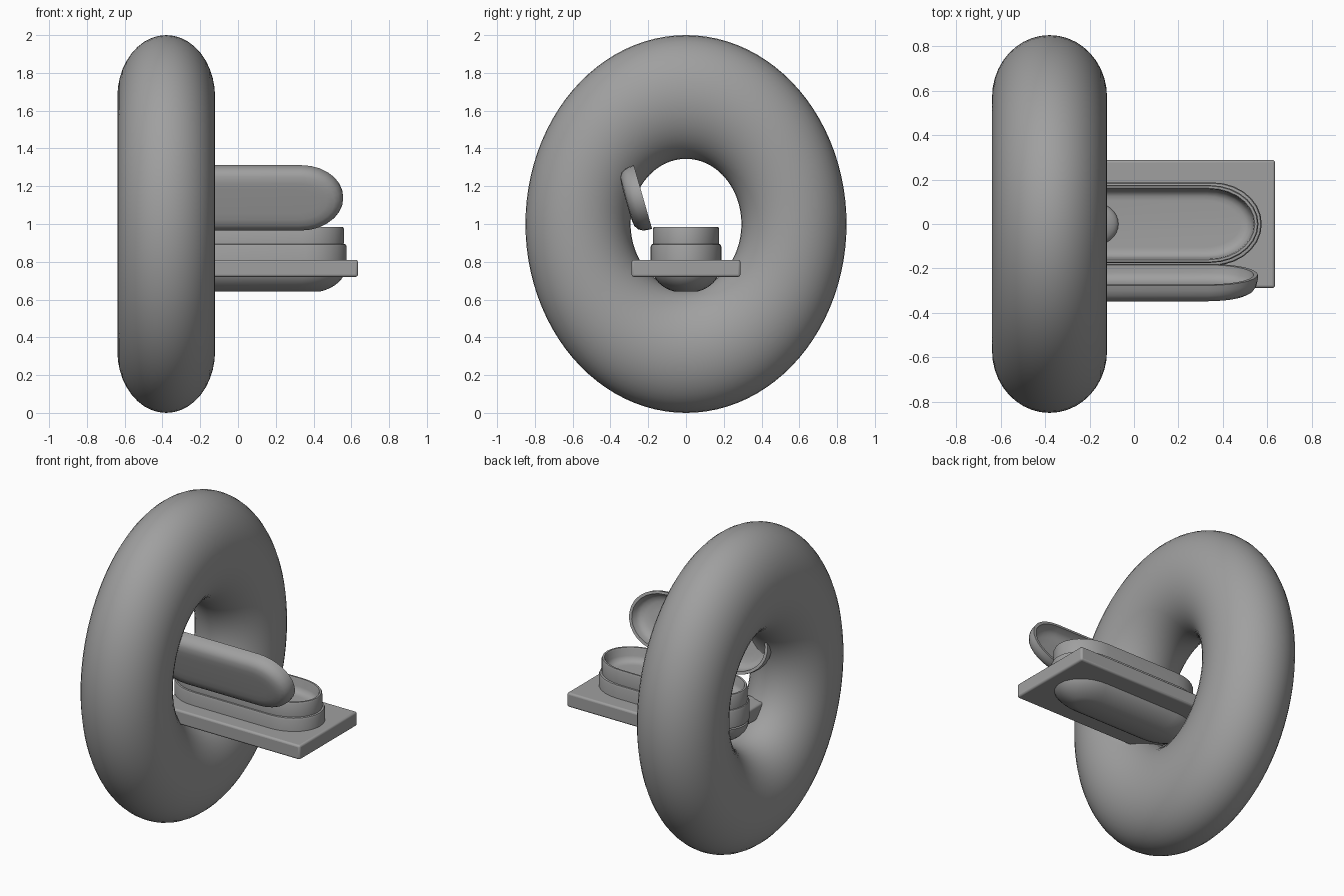
import bpy, bmesh, math
from mathutils import Matrix

if "Cube" in bpy.data.objects:
    bpy.data.objects.remove(bpy.data.objects["Cube"])

grey = bpy.data.materials.new("mid_grey")
grey.use_nodes = True
grey.diffuse_color = (0.35, 0.35, 0.35, 1)
grey.node_tree.nodes["Principled BSDF"].inputs["Base Color"].default_value = (0.35, 0.35, 0.35, 1)


def finish(obj, name, angle=40):
    obj.name = name
    obj.data.materials.append(grey)
    bpy.ops.object.select_all(action="DESELECT")
    obj.select_set(True)
    bpy.context.view_layer.objects.active = obj
    bpy.ops.object.shade_smooth_by_angle(angle=math.radians(angle))
    return obj


def outline(x0, x1, half_width, inset, steps=14):
    """Long rounded outline with elliptical ends, shrunk by inset."""
    w = half_width - inset
    cap = 0.22 - inset * 0.8
    a, b = x0 + inset * 1.15 + cap, x1 - inset * 1.15 - cap
    pts = []
    for cx, start in ((b, -math.pi / 2), (a, math.pi / 2)):
        for i in range(steps + 1):
            t = start + math.pi * i / steps
            pts.append((cx + cap * math.cos(t), w * math.sin(t)))
    return pts


def loft(name, x0, x1, half_width, profile, matrix=Matrix()):
    """Join outlines along a profile of (inset, height) and cap both ends."""
    bm = bmesh.new()
    rings = [[bm.verts.new((x, y, h)) for x, y in outline(x0, x1, half_width, d)]
             for d, h in profile]
    for r, s in zip(rings, rings[1:]):
        for i in range(len(r)):
            j = (i + 1) % len(r)
            bm.faces.new((r[i], r[j], s[j], s[i]))
    bm.faces.new(rings[0])
    bm.faces.new(rings[-1])
    bmesh.ops.recalc_face_normals(bm, faces=bm.faces)
    bm.transform(matrix)
    mesh = bpy.data.meshes.new(name)
    bm.to_mesh(mesh)
    bm.free()
    obj = bpy.data.objects.new(name, mesh)
    bpy.context.collection.objects.link(obj)
    return finish(obj, name)


# Large upright ring
bpy.ops.mesh.primitive_torus_add(major_radius=0.6725, minor_radius=0.3275,
                                 major_segments=96, minor_segments=40)
ring = bpy.context.object
ring.data.transform(Matrix.Translation((-0.38, 0, 1)) @ Matrix.Diagonal((0.79, 0.85, 1, 1))
                    @ Matrix.Rotation(math.pi / 2, 4, "Y"))
finish(ring, "scanner_ring", 180)

# Flat support slab
bpy.ops.mesh.primitive_cube_add(size=1)
slab = bpy.context.object
slab.data.transform(Matrix.Translation((0.135, 0, 0.765)) @ Matrix.Diagonal((1, 0.576, 0.09, 1)))
bevel = slab.modifiers.new("soft_edges", "BEVEL")
bevel.width, bevel.segments = 0.012, 3
finish(slab, "support_slab")

# Rounded belly under the slab
belly = [(0.175 * (1 - math.sin(t)), 0.77 - 0.135 * math.cos(t))
         for t in (math.radians(a) for a in range(18, 91, 9))]
loft("pod_belly", -0.41, 0.57, 0.18, belly)

# Lower step of the tub, then the hollow tub with its rim
loft("tub_step", -0.41, 0.575, 0.187, [(0, 0.78), (0, 0.88), (0.004, 0.892), (0.02, 0.895)])
loft("bed_tub", -0.4, 0.56, 0.175,
     [(0.004, 0.8), (0, 0.9), (0, 0.975), (0.004, 0.985), (0.014, 0.985), (0.018, 0.975),
      (0.022, 0.935), (0.032, 0.912), (0.05, 0.902), (0.07, 0.9)])

# Head cushion
bpy.ops.mesh.primitive_uv_sphere_add(segments=32, ring_count=16, radius=1)
cushion = bpy.context.object
cushion.data.transform(Matrix.Translation((-0.19, 0, 0.9)) @ Matrix.Diagonal((0.12, 0.1, 0.045, 1)))
finish(cushion, "head_cushion", 180)

# Open hollow lid, tilted along the front side
tilt = Matrix.Translation((0, -0.228, 1.143)) @ Matrix.Rotation(math.radians(106), 4, "X")
loft("pod_lid", -0.41, 0.557, 0.175,
     [(0.1, 0.07), (0.06, 0.067), (0.035, 0.055), (0.022, 0.035), (0.016, 0), (0, 0),
      (0, 0.025), (0.005, 0.05), (0.018, 0.072), (0.04, 0.086), (0.075, 0.091), (0.11, 0.092)],
     tilt)
